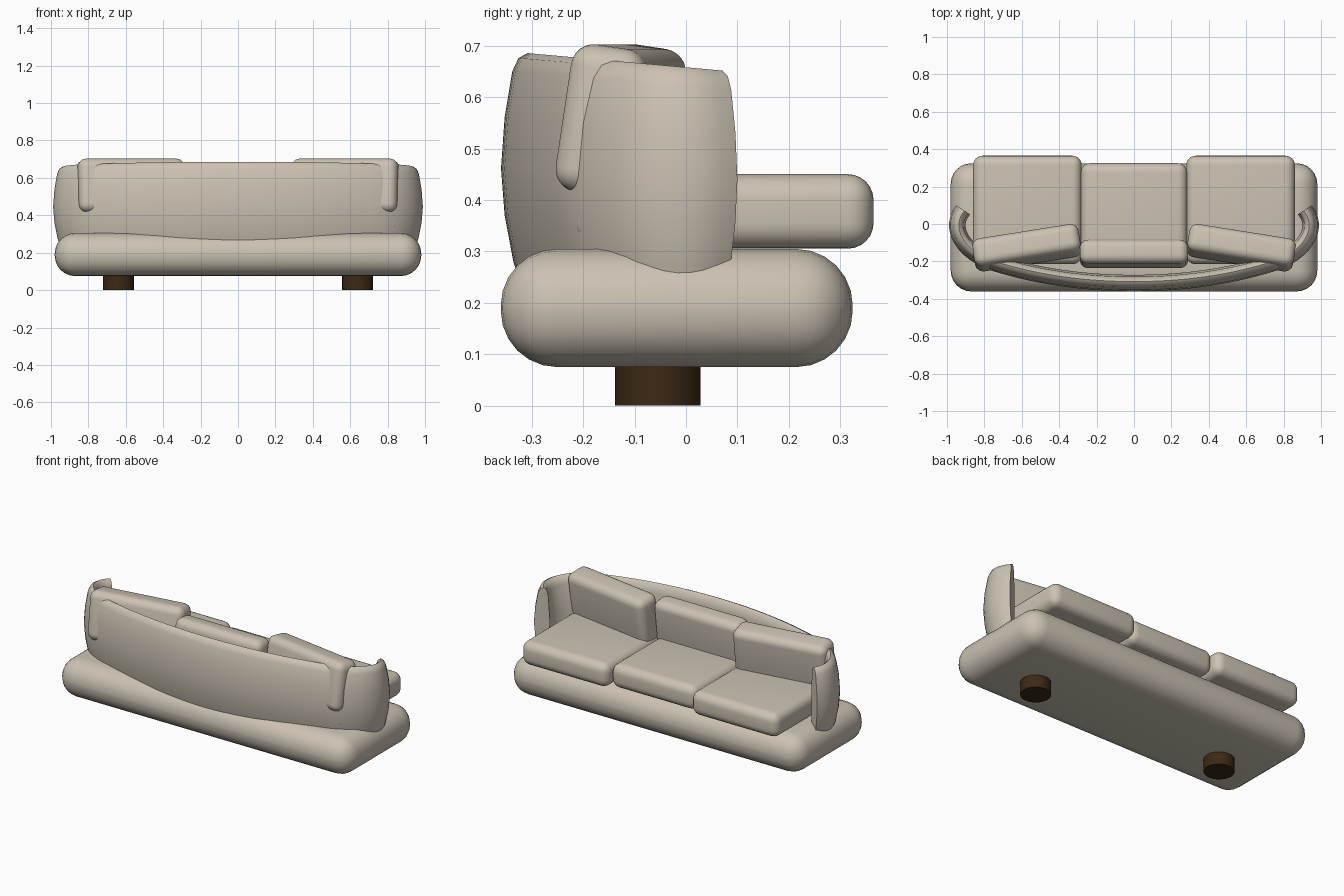
import bpy, bmesh, math
from mathutils import Vector
from mathutils.geometry import interpolate_bezier

old = bpy.data.objects.get("Cube")
if old:
    bpy.data.objects.remove(old, do_unlink=True)


def material(name, rgb):
    m = bpy.data.materials.new(name)
    m.use_nodes = True
    m.diffuse_color = (*rgb, 1)
    m.node_tree.nodes["Principled BSDF"].inputs["Base Color"].default_value = (*rgb, 1)
    return m


fabric = material("beige fabric", (0.60, 0.54, 0.45))
wood = material("dark wood", (0.045, 0.022, 0.007))


def finish(name, bm, mat, angle=40):
    bmesh.ops.recalc_face_normals(bm, faces=bm.faces)
    mesh = bpy.data.meshes.new(name)
    bm.to_mesh(mesh)
    bm.free()
    mesh.materials.append(mat)
    ob = bpy.data.objects.new(name, mesh)
    bpy.context.collection.objects.link(ob)
    bpy.ops.object.select_all(action="DESELECT")
    ob.select_set(True)
    bpy.context.view_layer.objects.active = ob
    bpy.ops.object.shade_smooth_by_angle(angle=math.radians(angle))
    return ob


def padded_box(name, centre, size, radius, tilt=0, turn=0):
    bm = bmesh.new()
    bmesh.ops.create_cube(bm, size=1)
    bmesh.ops.scale(bm, vec=size, verts=bm.verts)
    bmesh.ops.bevel(bm, geom=bm.edges[:], offset=radius, segments=6,
                    profile=0.5, affect="EDGES", clamp_overlap=True)
    ob = finish(name, bm, fabric)
    ob.location = centre
    ob.rotation_euler = (tilt, 0, turn)
    return ob


# Thick rounded plinth
padded_box("base", (0, -0.018, 0.19), (1.96, 0.685, 0.23), 0.11)

# Seat cushions and forward-leaning back cushions
padded_box("seat_middle", (0, 0.06, 0.378), (0.57, 0.53, 0.145), 0.05)
padded_box("back_cushion_middle", (0, -0.16, 0.54), (0.58, 0.13, 0.28), 0.045, tilt=-0.12)
for side, word in ((1, "left"), (-1, "right")):
    padded_box("seat_" + word, (side * 0.57, 0.075, 0.378), (0.58, 0.58, 0.145), 0.05)
    padded_box("back_cushion_" + word, (side * 0.573, -0.127, 0.555),
               (0.575, 0.15, 0.29), 0.045, tilt=-0.15, turn=-side * math.radians(9))

    # Short round foot
    bm = bmesh.new()
    bmesh.ops.create_cone(bm, cap_ends=True, segments=32, radius1=0.083, radius2=0.083, depth=0.09)
    bmesh.ops.translate(bm, vec=(side * 0.64, -0.055, 0.045), verts=bm.verts)
    finish("foot_" + word, bm, wood)

# Wraparound backrest: plan path for one half, then mirrored
P = lambda x, y: Vector((x, y, 0))
half = interpolate_bezier(P(0, -0.36), P(0.30, -0.36), P(0.55, -0.315), P(0.76, -0.25), 14)
half += interpolate_bezier(P(0.76, -0.25), P(0.96, -0.185), P(1.045, -0.02), P(0.95, 0.1), 14)[1:]
path = [P(-p.x, p.y) for p in reversed(half[1:])] + half

# Bulging cross-section: (outward offset, height)
section = [(-0.05, 0.2), (-0.024, 0.28), (-0.007, 0.37), (0, 0.46), (-0.007, 0.56),
           (-0.022, 0.65), (-0.034, 0.677), (-0.052, 0.688), (-0.068, 0.675),
           (-0.078, 0.64), (-0.088, 0.46), (-0.075, 0.2)]
bm = bmesh.new()
rings = []
for i, p in enumerate(path):
    along = (path[min(i + 1, len(path) - 1)] - path[max(i - 1, 0)]).normalized()
    out = Vector((along.y, -along.x, 0))
    ring = []
    for d, z in section:
        q = p + out * d
        drop = 0.09 * (q.y + 0.33) * (z - 0.2) / 0.49   # top edge slopes down to the arms
        ring.append(bm.verts.new((q.x, q.y, z - drop)))
    rings.append(ring)
n = len(section)
for a, b in zip(rings, rings[1:]):
    for j in range(n):
        k = (j + 1) % n
        bm.faces.new((a[j], a[k], b[k], b[j]))
for ring in (rings[0], rings[-1]):
    bm.faces.new(ring)
finish("backrest", bm, fabric)
